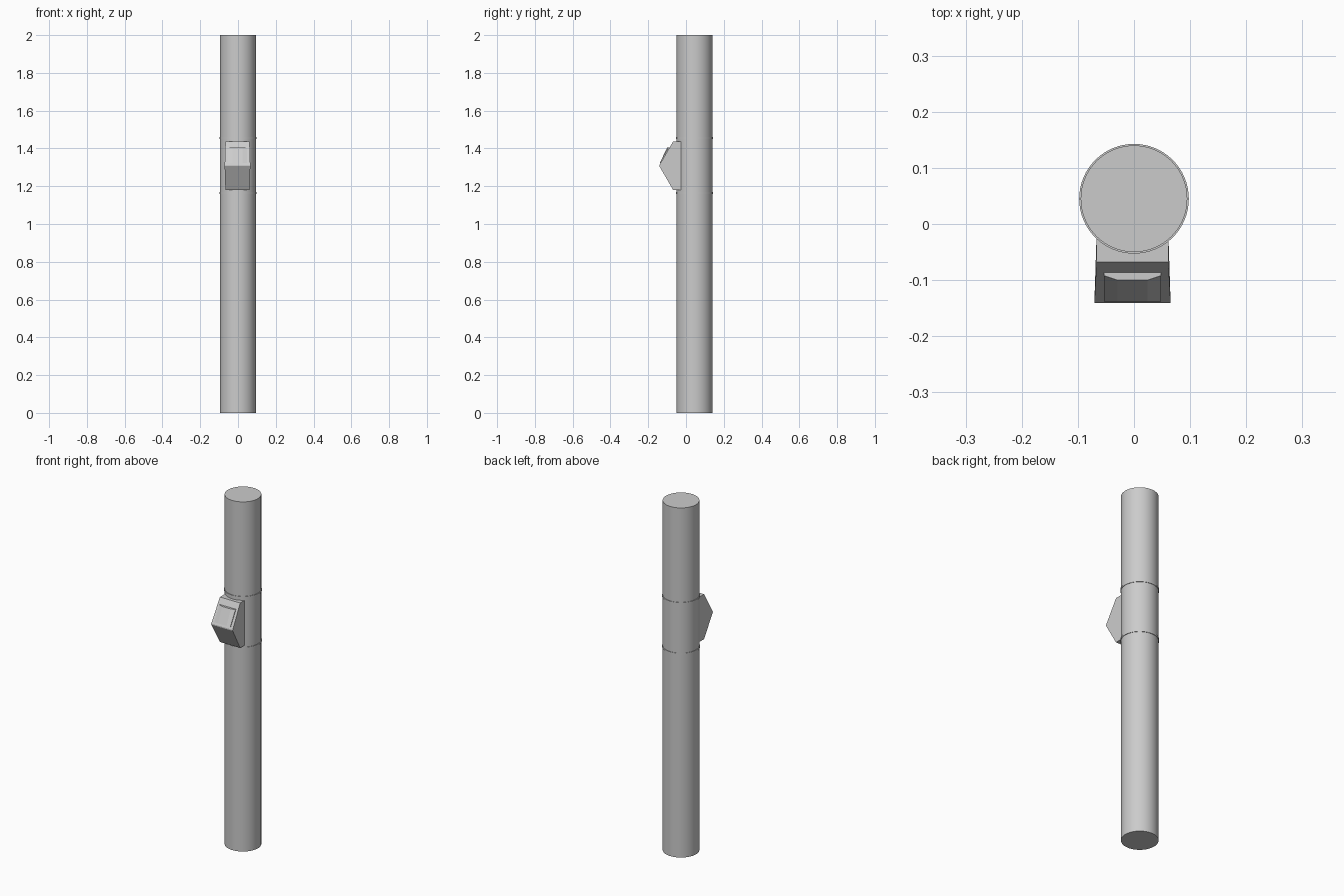
import bpy, bmesh, math

if "Cube" in bpy.data.objects:
    bpy.data.objects.remove(bpy.data.objects["Cube"])

POLE_Y = 0.045
BOX_X = -0.0027


def cylinder(name, radius, z0, z1, sides=64):
    bpy.ops.mesh.primitive_cylinder_add(vertices=sides, radius=radius, depth=z1 - z0,
                                        location=(0, POLE_Y, (z0 + z1) / 2))
    ob = bpy.context.object
    ob.name = name
    bpy.ops.object.shade_smooth_by_angle(angle=math.radians(35))
    return ob


def loft(name, sections):
    """Skin closed rings of equal length and cap both ends."""
    bm = bmesh.new()
    rings = [[bm.verts.new(p) for p in s] for s in sections]
    n = len(rings[0])
    for a, b in zip(rings, rings[1:]):
        for i in range(n):
            j = (i + 1) % n
            bm.faces.new((a[i], a[j], b[j], b[i]))
    bm.faces.new(rings[0])
    bm.faces.new(rings[-1])
    bmesh.ops.recalc_face_normals(bm, faces=bm.faces)
    me = bpy.data.meshes.new(name)
    bm.to_mesh(me)
    bm.free()
    ob = bpy.data.objects.new(name, me)
    bpy.context.collection.objects.link(ob)
    return ob


# Pole
cylinder("pole", 0.095, 0, 2)

# Mounting straps above and below the housing
for name, z in (("upper_strap", 1.455), ("lower_strap", 1.165)):
    cylinder(name, 0.0977, z - 0.005, z + 0.005)

# Wedge housing: (half width, y, z) side profile, slightly wider at the nose
profile = [(0.064, -0.02, 1.437), (0.064, -0.068, 1.437), (0.068, -0.141, 1.312),
           (0.068, -0.141, 1.306), (0.064, -0.068, 1.18), (0.064, -0.02, 1.18)]
loft("housing", [[(BOX_X + s * w, y, z) for w, y, z in profile] for s in (-1, 1)])

# Raised front panel: bowed at the top lip, fading out toward the nose
sections = []
for x, lip in ((-0.051, -0.092), (-0.027, -0.1), (0.027, -0.1), (0.051, -0.092)):
    sections.append([(BOX_X + x, -0.080, 1.405), (BOX_X + x, lip, 1.405),
                     (BOX_X + x, -0.1385, 1.323), (BOX_X + x, -0.130, 1.321)])
loft("front_panel", sections)
